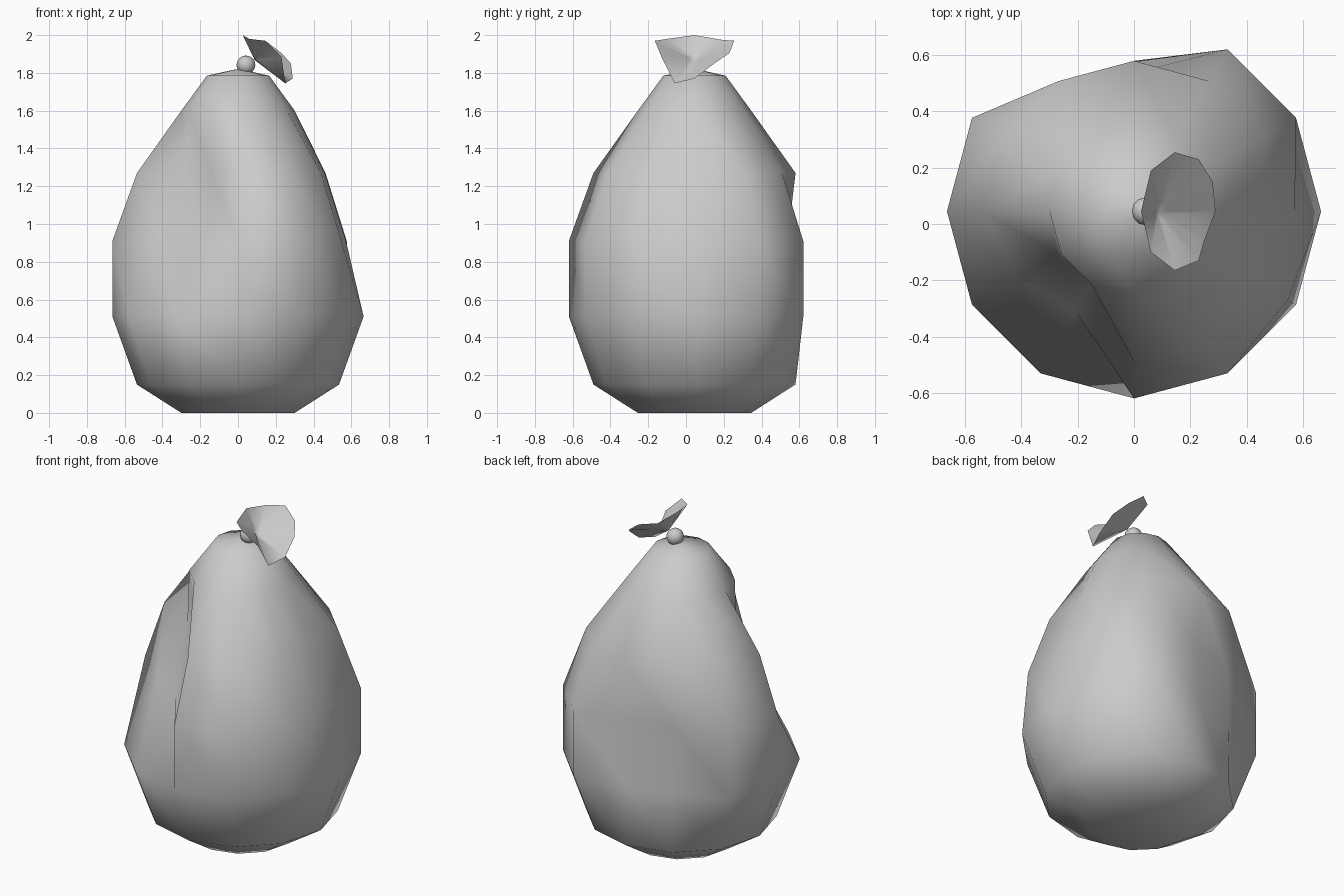
import bpy, bmesh, math
from mathutils import Vector

if "Cube" in bpy.data.objects:
    bpy.data.objects.remove(bpy.data.objects["Cube"])

CY = 0.045  # bag axis offset in y


def make_object(name, bm, angle=180):
    me = bpy.data.meshes.new(name)
    bmesh.ops.recalc_face_normals(bm, faces=bm.faces)
    bm.to_mesh(me)
    bm.free()
    ob = bpy.data.objects.new(name, me)
    bpy.context.collection.objects.link(ob)
    bpy.context.view_layer.objects.active = ob
    ob.select_set(True)
    bpy.ops.object.shade_smooth_by_angle(angle=math.radians(angle))
    ob.select_set(False)
    return ob


def bridge(bm, rings):
    # triangles with one consistent diagonal, so the dents fold the right way
    for a, b in zip(rings, rings[1:]):
        n = len(a)
        for i in range(n):
            j = (i + 1) % n
            bm.faces.new((a[i], a[j], b[i]))
            bm.faces.new((a[j], b[j], b[i]))


def cap(bm, ring, point):
    c = bm.verts.new(point)
    for i in range(len(ring)):
        bm.faces.new((ring[i], ring[(i + 1) % len(ring)], c))


# Bag body: twelve-sided lathe with a few vertices pushed in as dents
profile = [(0.30, 0.0), (0.535, 0.15), (0.665, 0.51), (0.665, 0.91),
           (0.535, 1.27), (0.30, 1.60), (0.165, 1.785), (0.03, 1.815)]
dents = {(3, 7): 0.72, (3, 8): 0.62, (4, 7): 0.58, (4, 8): 0.53,   # front left
         (3, 0): 0.86, (4, 0): 0.86, (3, 11): 0.95, (4, 11): 0.95,  # right
         (2, 3): 0.80, (3, 3): 0.74, (2, 4): 0.80, (3, 4): 0.78}    # back
bm = bmesh.new()
rings = []
for k, (r, z) in enumerate(profile):
    ring = []
    for i in range(12):
        a = math.radians(30 * i)
        rr = r * dents.get((k, i), 1.0)
        ring.append(bm.verts.new((rr * math.cos(a), CY + rr * math.sin(a), z)))
    rings.append(ring)
bridge(bm, rings)
cap(bm, rings[0], (0, CY, 0))
cap(bm, rings[-1], (0, CY, 1.82))
make_object("bag_body", bm)

# Knot
bm = bmesh.new()
bmesh.ops.create_uvsphere(bm, u_segments=12, v_segments=8, radius=0.05)
bmesh.ops.translate(bm, verts=bm.verts, vec=(0.042, CY, 1.842))
make_object("knot", bm)

# Gathered open end: flared, folded cone leaning to the right
rim = [(0.025, 0.045, 2.0), (0.06, 0.19, 1.975), (0.145, 0.255, 1.97),
       (0.23, 0.23, 1.905), (0.28, 0.15, 1.85), (0.29, 0.045, 1.77),
       (0.25, -0.06, 1.745), (0.23, -0.13, 1.885), (0.145, -0.165, 1.97),
       (0.06, -0.10, 1.98)]
apex = Vector((0.088, CY, 1.868))
bm = bmesh.new()
rings = [[bm.verts.new(apex.lerp(Vector(p), t)) for p in rim] for t in (0.14, 1.0)]
bridge(bm, rings)
cap(bm, rings[0], apex)
make_object("gathered_end", bm)
